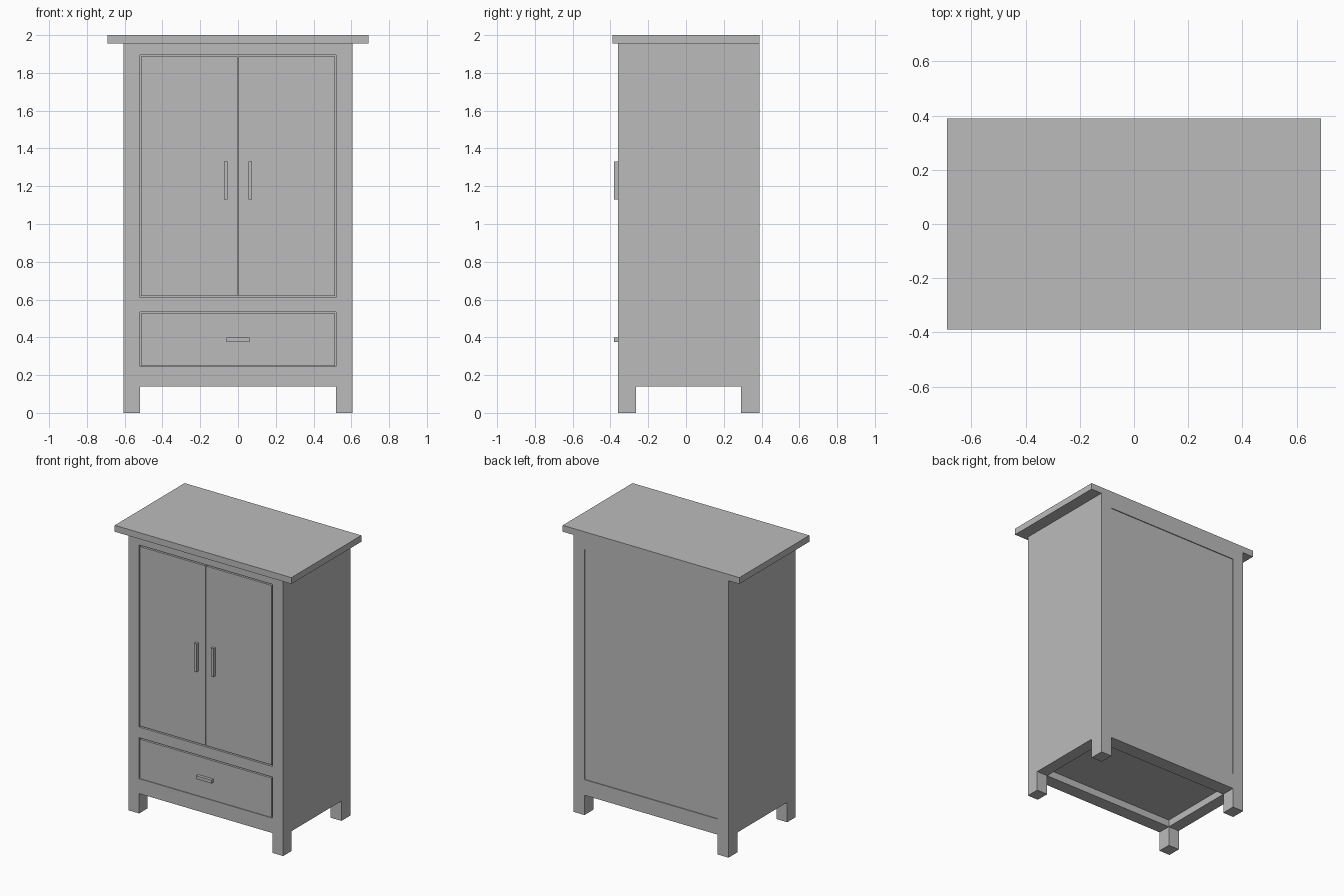
import bpy
import bmesh

cube = bpy.data.objects.get("Cube")
if cube:
    bpy.data.objects.remove(cube, do_unlink=True)

# One plain grey for the whole cabinet
grey = bpy.data.materials.new("plain_grey")
grey.use_nodes = True
grey.diffuse_color = (0.5, 0.5, 0.5, 1)
grey.node_tree.nodes["Principled BSDF"].inputs["Base Color"].default_value = (0.5, 0.5, 0.5, 1)


def prism(name, profile, x0, x1):
    """Extrude a (y, z) outline from x0 to x1."""
    bm = bmesh.new()
    face = bm.faces.new([bm.verts.new((x0, y, z)) for y, z in profile])
    ext = bmesh.ops.extrude_face_region(bm, geom=[face])
    moved = [v for v in ext["geom"] if isinstance(v, bmesh.types.BMVert)]
    bmesh.ops.translate(bm, verts=moved, vec=(x1 - x0, 0, 0))
    bmesh.ops.recalc_face_normals(bm, faces=bm.faces)
    mesh = bpy.data.meshes.new(name)
    bm.to_mesh(mesh)
    bm.free()
    mesh.materials.append(grey)
    obj = bpy.data.objects.new(name, mesh)
    bpy.context.scene.collection.objects.link(obj)
    return obj


def box(name, x, y, z):
    outline = [(y[0], z[0]), (y[1], z[0]), (y[1], z[1]), (y[0], z[1])]
    return prism(name, outline, x[0], x[1])


# Main dimensions
OUT, INN = 0.605, 0.52           # outer and inner faces of the sides
FRONT, BACK = -0.36, 0.39
LEG_F, LEG_B = -0.265, 0.29      # inner faces of front and back legs
BASE, TOP = 0.14, 1.955
GAP = 0.006
span = (-INN, INN)
front_rail = (FRONT, LEG_F)
back_rail = (LEG_B, BACK)

box("top_board", (-0.69, 0.69), (-BACK, BACK), (TOP, 2.0))

# Sides with front legs, separate back posts
side_outline = [(FRONT, 0), (LEG_F, 0), (LEG_F, BASE), (LEG_B, BASE),
                (LEG_B, TOP), (FRONT, TOP)]
for s, label in ((1, "left"), (-1, "right")):
    prism(label + "_side", side_outline, s * INN, s * OUT)
    box(label + "_back_post", sorted((s * INN, s * OUT)), back_rail, (0, TOP))

# Front rails
box("front_bottom_rail", span, front_rail, (BASE, 0.245))
box("front_middle_rail", span, front_rail, (0.535, 0.61))
box("front_top_rail", span, front_rail, (1.895, TOP))

# Back rails and slightly recessed panel
box("back_bottom_rail", span, back_rail, (BASE, 0.25))
box("back_top_rail", span, back_rail, (1.875, TOP))
box("back_panel", span, (LEG_B, BACK - 0.006), (0.25, 1.875))

# Floor raised inside the bottom rails
box("floor_panel", span, (LEG_F, LEG_B), (0.19, 0.22))

# Doors, handles and drawer
for s, label in ((1, "left"), (-1, "right")):
    box(label + "_door", sorted((s * GAP / 2, s * (INN - GAP))),
        (FRONT, LEG_F), (0.61 + 0.009, 1.895 - 0.009))
    box(label + "_door_handle", sorted((s * 0.055, s * 0.075)),
        (FRONT - 0.022, FRONT), (1.13, 1.33))
box("drawer_front", (-INN + GAP, INN - GAP), (FRONT, LEG_F), (0.248, 0.526))
box("drawer_handle", (-0.06, 0.06), (FRONT - 0.022, FRONT), (0.375, 0.398))
